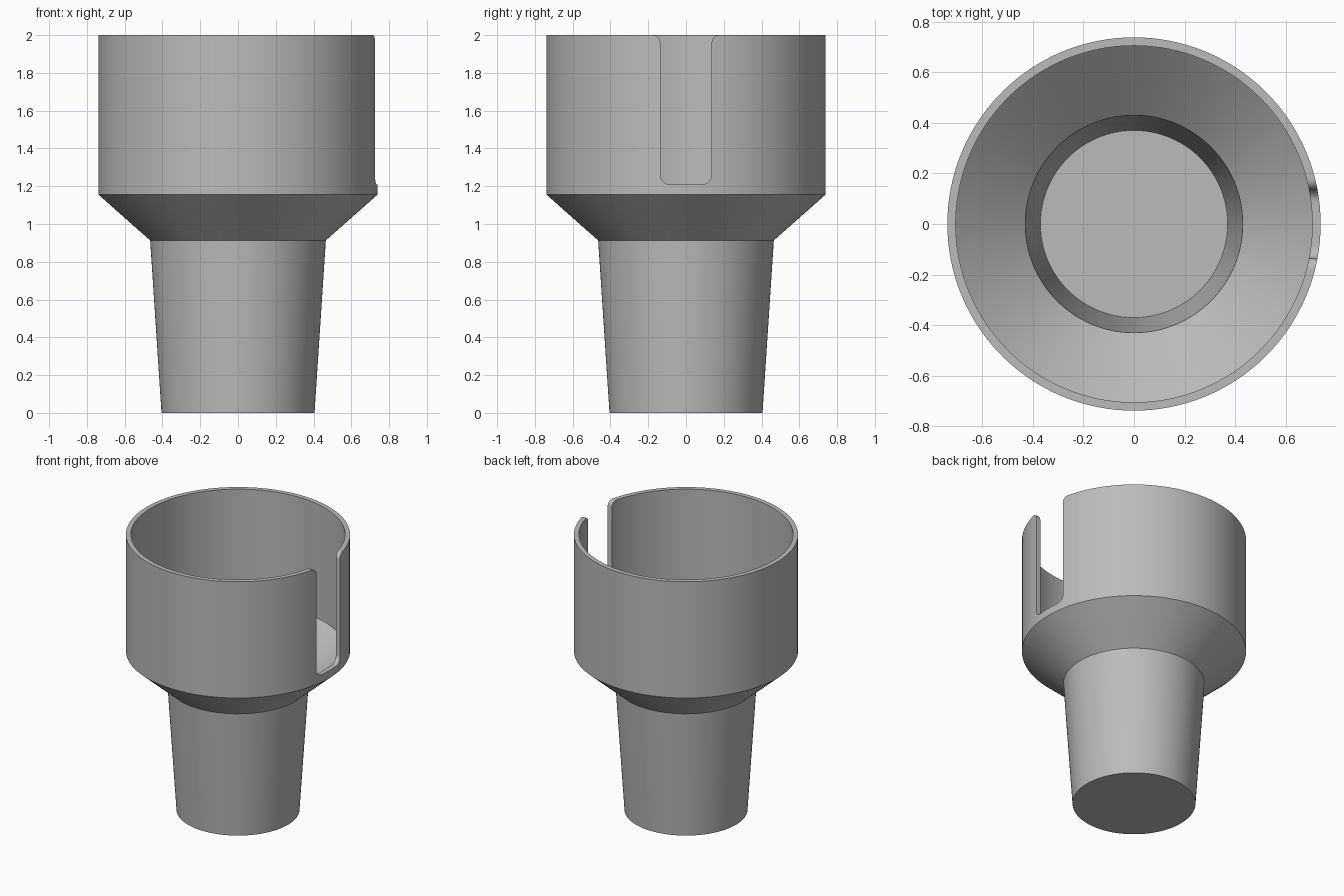
import bpy, bmesh, math

if "Cube" in bpy.data.objects:
    bpy.data.objects.remove(bpy.data.objects["Cube"])

SEGMENTS = 128

grey = bpy.data.materials.new("plain grey")
grey.diffuse_color = (0.50, 0.50, 0.50, 1)
grey.use_nodes = True
grey.node_tree.nodes["Principled BSDF"].inputs["Base Color"].default_value = grey.diffuse_color


def make_object(name, bm):
    bmesh.ops.recalc_face_normals(bm, faces=bm.faces)
    mesh = bpy.data.meshes.new(name)
    bm.to_mesh(mesh)
    bm.free()
    mesh.materials.append(grey)
    obj = bpy.data.objects.new(name, mesh)
    bpy.context.collection.objects.link(obj)
    return obj


def arc(cy, cz, radius, start, end, steps=8):
    angles = [math.radians(start + (end - start) * i / steps) for i in range(steps + 1)]
    return [(cy + radius * math.cos(a), cz + radius * math.sin(a)) for a in angles]


# Cup body: closed wall profile (radius, height) spun around z
profile = [(0, 0), (0.405, 0), (0.465, 0.913), (0.738, 1.155), (0.738, 2),
           (0.705, 2), (0.705, 1.17), (0.43, 0.928), (0.37, 0.035), (0, 0.035)]
bm = bmesh.new()
verts = [bm.verts.new((r, 0, z)) for r, z in profile]
edges = [bm.edges.new(pair) for pair in zip(verts, verts[1:])]
bmesh.ops.spin(bm, geom=verts + edges, cent=(0, 0, 0), axis=(0, 0, 1),
               angle=math.tau, steps=SEGMENTS)
bmesh.ops.remove_doubles(bm, verts=bm.verts, dist=1e-5)
body = make_object("cup_body", bm)

# Handle slot cutter: rounded bottom corners, flared top corners
half, bottom, corner, flare = 0.136, 1.21, 0.05, 0.04
right = arc(half - corner, bottom + corner, corner, -90, 0)
right += arc(half + flare, 2 - flare, flare, 180, 90)
right.append((half + flare, 2.1))
outline = right + [(-y, z) for y, z in reversed(right)]
bm = bmesh.new()
face = bm.faces.new([bm.verts.new((0.5, y, z)) for y, z in outline])
moved = bmesh.ops.extrude_face_region(bm, geom=[face])["geom"]
bmesh.ops.translate(bm, vec=(0.5, 0, 0),
                    verts=[g for g in moved if isinstance(g, bmesh.types.BMVert)])
cutter = make_object("slot_cutter", bm)
cutter.hide_render = True

# Cut the slot through the right-hand wall
cut = body.modifiers.new("handle slot", "BOOLEAN")
cut.operation = "DIFFERENCE"
cut.solver = "EXACT"
cut.object = cutter
bpy.context.view_layer.objects.active = body
body.select_set(True)
bpy.ops.object.modifier_apply(modifier=cut.name)
bpy.data.objects.remove(cutter, do_unlink=True)

# Smooth walls with crisp rims
bpy.ops.object.shade_smooth_by_angle(angle=math.radians(30))
